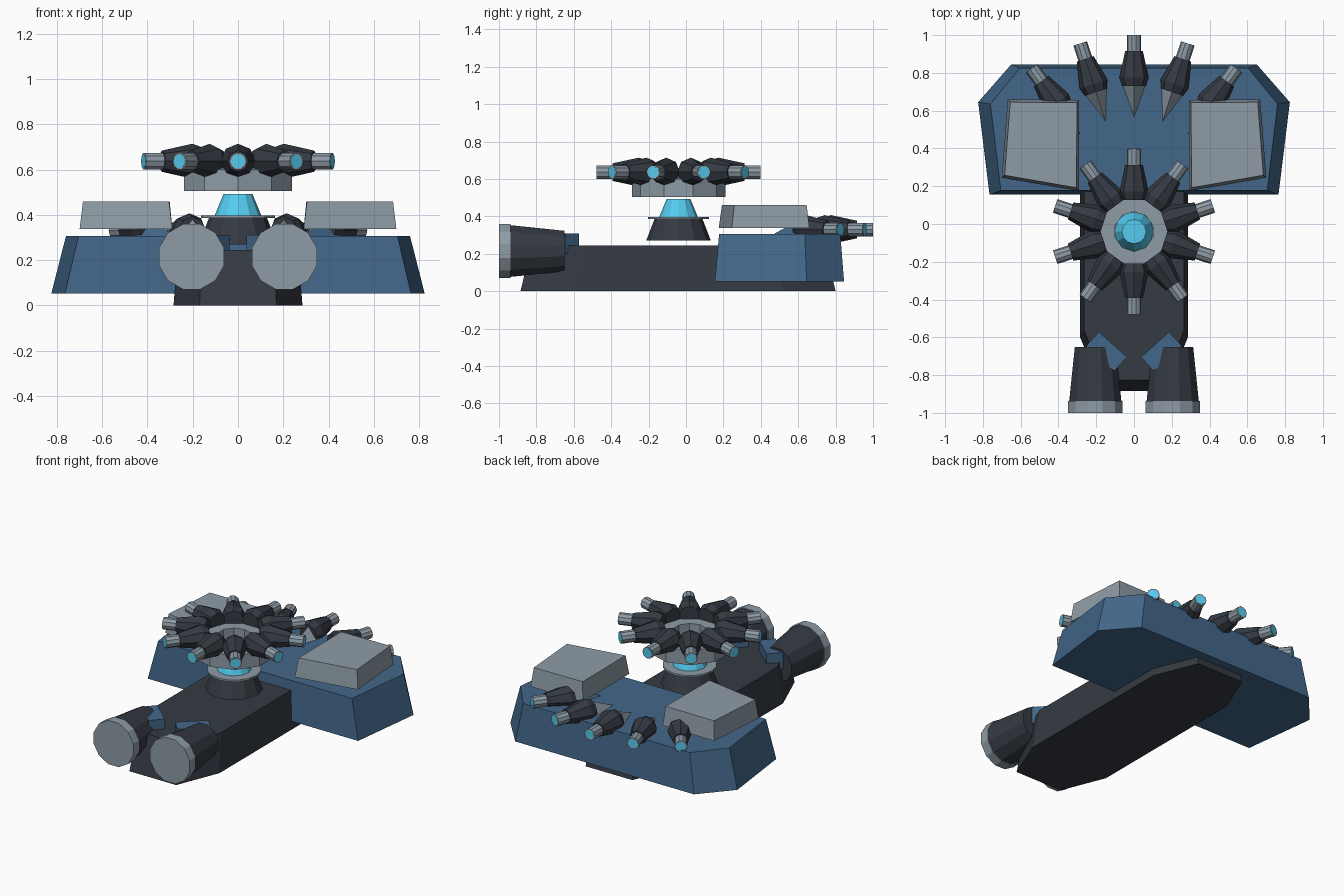
import bpy, bmesh, math
from mathutils import Matrix, Vector

if "Cube" in bpy.data.objects:
    bpy.data.objects.remove(bpy.data.objects["Cube"])


def material(name, rgb):
    m = bpy.data.materials.new(name)
    m.diffuse_color = (*rgb, 1)
    m.use_nodes = True
    m.node_tree.nodes["Principled BSDF"].inputs["Base Color"].default_value = m.diffuse_color
    return m


DARK = material("dark_metal", (0.035, 0.042, 0.055))
BLUE = material("blue_plate", (0.055, 0.135, 0.25))
GREY = material("grey_metal", (0.27, 0.33, 0.38))
GLOW = material("cyan_glow", (0.09, 0.6, 0.87))


def make(name, verts, faces, mat):
    bm = bmesh.new()
    vs = [bm.verts.new(v) for v in verts]
    for f in faces:
        bm.faces.new([vs[i] for i in f])
    bmesh.ops.recalc_face_normals(bm, faces=bm.faces)
    me = bpy.data.meshes.new(name)
    bm.to_mesh(me)
    bm.free()
    me.materials.append(mat)
    ob = bpy.data.objects.new(name, me)
    bpy.context.collection.objects.link(ob)
    return ob


def loft(name, rings, mat, closed=False):
    """Skin a list of equal rings; cap the ends, or join them if closed."""
    n, k = len(rings[0]), len(rings)
    faces = []
    for j in range(k if closed else k - 1):
        a, b = j * n, (j + 1) % k * n
        faces += [(a + i, a + (i + 1) % n, b + (i + 1) % n, b + i) for i in range(n)]
    if not closed:
        faces += [tuple(range(n)), tuple(range((k - 1) * n, k * n))]
    return make(name, [v for r in rings for v in r], faces, mat)


def lathe(name, profile, sides, mat, matrix=Matrix(), phase=0.0, closed=False):
    """Revolve (radius, height) points around local z, then place with matrix."""
    rings = []
    for r, h in profile:
        rings.append([matrix @ Vector((r * math.cos(phase + math.tau * i / sides),
                                       r * math.sin(phase + math.tau * i / sides), h))
                      for i in range(sides)])
    return loft(name, rings, mat, closed)


def slab(name, low, z0, high, z1, mat):
    return loft(name, [[(x, y, z0) for x, y in low], [(x, y, z1) for x, y in high]], mat)


def mirrored(half):
    return half + [(-x, y) for x, y in reversed(half)]


# Main hull: long chamfered block, tapering upward
low = mirrored([(0.17, -0.885), (0.285, -0.6), (0.285, 0.52), (0.17, 0.8)])
high = [(x * 0.93, -0.04 + (y + 0.04) * 0.93) for x, y in low]
slab("hull", low, 0, high, 0.245, DARK)

# Wide rear deck
slab("rear_deck",
     mirrored([(0.765, 0.155), (0.825, 0.645), (0.65, 0.845)]), 0.052,
     mirrored([(0.705, 0.177), (0.76, 0.635), (0.605, 0.825)]), 0.307, BLUE)

# Floating armour pads
for s, side in ((-1, "left"), (1, "right")):
    slab("armour_pad_" + side,
         [(s * x, y) for x, y in [(0.29, 0.175), (0.70, 0.245), (0.668, 0.66), (0.29, 0.657)]], 0.337,
         [(s * x, y) for x, y in [(0.305, 0.192), (0.685, 0.258), (0.655, 0.645), (0.302, 0.642)]], 0.46,
         GREY)

# Front engines with blue brackets behind them
for s, side in ((-1, "left"), (1, "right")):
    place = Matrix.Translation((s * 0.205, -1.0, 0.215)) @ Matrix.Rotation(-math.pi / 2, 4, 'X')
    ph = math.pi / 12
    lathe("engine_cap_" + side, [(0.149, 0), (0.149, 0.062)], 12, GREY, place, ph)
    lathe("engine_body_" + side, [(0.143, 0.062), (0.112, 0.35)], 12, DARK, place, ph)
    rot = Matrix.Translation((s * 0.145, -0.675, 0)) @ Matrix.Rotation(s * math.radians(42), 4, 'Z')
    base = [rot @ Vector((x, y, 0)) for x, y in
            [(-0.1, -0.05), (0.1, -0.05), (0.1, 0.05), (-0.1, 0.05)]]
    square = [(p.x, p.y) for p in base]
    slab("engine_bracket_" + side, square, 0.2, square, 0.31, BLUE)

# Turret pedestal, collar and glowing core
C = Matrix.Translation((0, -0.04, 0))
lathe("turret_pedestal", [(0.173, 0.27), (0.128, 0.387)], 12, DARK, C)
lathe("turret_collar", [(0.163, 0.385), (0.163, 0.397)], 16, GREY, C)
lathe("turret_core", [(0.103, 0.397), (0.098, 0.41), (0.064, 0.492)], 12, GLOW, C)

# Turret ring with open centre
lathe("turret_ring", [(0.105, 0.505), (0.25, 0.505), (0.25, 0.6), (0.2, 0.615), (0.105, 0.615)],
      10, GREY, C, math.pi / 10, closed=True)


def gun(name, centre, radius, angle):
    """Gun pointing outward; local z = 0 at the muzzle, negative towards the back."""
    d = Vector((math.sin(angle), math.cos(angle), 0))
    place = Matrix.Translation(Vector(centre) + d * radius) \
        @ Matrix.Rotation(-angle, 4, 'Z') @ Matrix.Rotation(-math.pi / 2, 4, 'X')
    lathe(name + "_barrel", [(0.038, 0), (0.038, -0.11)], 10, GREY, place)
    lathe(name + "_muzzle", [(0.031, 0.001), (0.031, -0.01)], 10, GLOW, place)
    lathe(name + "_body", [(0.047, -0.085), (0.077, -0.225), (0.062, -0.27)], 8, DARK, place)
    return place


# Ring of ten turret guns
for i in range(10):
    gun(f"turret_gun_{i + 1}", (0, -0.04, 0.637), 0.438, i * math.tau / 10)

# Fan of five rear guns with wedge mounts
for i in range(-2, 3):
    p = gun(f"rear_gun_{i + 3}", (0, 0.08, 0.33), 0.92, math.radians(18 * i))
    loft(f"rear_gun_mount_{i + 3}",
         [[p @ Vector(v) for v in [(-0.07, 0.03, -0.25), (0.07, 0.03, -0.25), (0, -0.06, -0.25)]],
          [p @ Vector(v) for v in [(-0.008, 0.035, -0.43), (0.008, 0.035, -0.43), (0, 0.02, -0.43)]]],
         GREY if abs(i) < 2 else BLUE)
